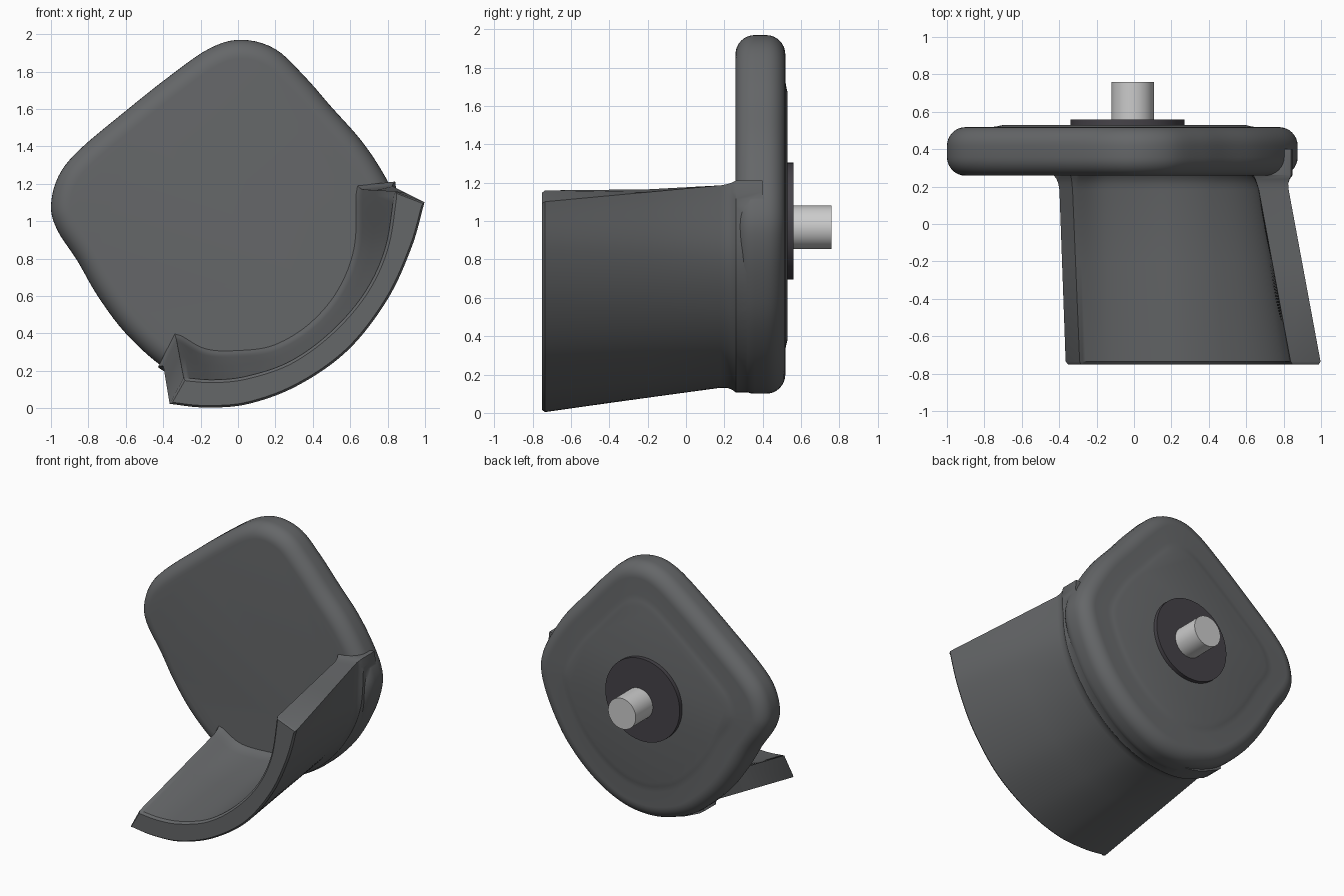
import bpy, bmesh, math
from mathutils import Vector

if "Cube" in bpy.data.objects:
    bpy.data.objects.remove(bpy.data.objects["Cube"])


def material(name, c):
    m = bpy.data.materials.new(name)
    m.diffuse_color = (*c, 1)
    m.use_nodes = True
    m.node_tree.nodes["Principled BSDF"].inputs["Base Color"].default_value = m.diffuse_color
    return m


def spline(pts, n, closed=False):
    """Smooth curve through 2D points."""
    p = [Vector(q) for q in pts]
    if closed:
        p = [p[-1]] + p + p[:2]
    else:
        p = [2 * p[0] - p[1]] + p + [2 * p[-1] - p[-2]]
    out = []
    for i in range(1, len(p) - 2):
        a, b, c, d = p[i - 1:i + 3]
        for k in range(n):
            t = k / n
            out.append(0.5 * (2 * b + (c - a) * t + (2 * a - 5 * b + 4 * c - d) * t * t
                              + (3 * b - a - 3 * c + d) * t ** 3))
    if not closed:
        out.append(p[-2].copy())
    return out


def inset(loop, dist):
    n = len(loop)
    area = sum(loop[i].cross(loop[(i + 1) % n]) for i in range(n))
    s = 1 if area > 0 else -1
    out = []
    for i in range(n):
        e1 = (loop[i] - loop[i - 1]).normalized()
        e2 = (loop[(i + 1) % n] - loop[i]).normalized()
        t = (e1 + e2).normalized()
        out.append(loop[i] + Vector((-t.y, t.x)) * s * dist)
    return out


def loft(name, rings, mat, cap_strip=False):
    """Skin a list of (y, xz loop) rings; cap as one face or as a strip."""
    bm = bmesh.new()
    vs = [[bm.verts.new((p.x, y, p.y)) for p in loop] for y, loop in rings]
    n = len(vs[0])
    for a, b in zip(vs, vs[1:]):
        for i in range(n):
            j = (i + 1) % n
            bm.faces.new((a[i], a[j], b[j], b[i]))
    for ring in (vs[0], vs[-1]):
        if cap_strip:
            for i in range(n // 2 - 1):
                bm.faces.new((ring[i], ring[i + 1], ring[n - 2 - i], ring[n - 1 - i]))
        else:
            bm.faces.new(ring)
    bmesh.ops.recalc_face_normals(bm, faces=bm.faces)
    me = bpy.data.meshes.new(name)
    bm.to_mesh(me)
    bm.free()
    ob = bpy.data.objects.new(name, me)
    bpy.context.collection.objects.link(ob)
    me.materials.append(mat)
    return ob


def smooth(ob, angle=35):
    bpy.ops.object.select_all(action='DESELECT')
    ob.select_set(True)
    bpy.context.view_layer.objects.active = ob
    bpy.ops.object.shade_smooth_by_angle(angle=math.radians(angle))


def disc(name, x, z, r, y0, y1, mat):
    bpy.ops.mesh.primitive_cylinder_add(vertices=64, radius=r, depth=y1 - y0,
                                        location=(x, (y0 + y1) / 2, z),
                                        rotation=(math.pi / 2, 0, 0))
    ob = bpy.context.object
    ob.name = name
    ob.data.materials.append(mat)
    smooth(ob)


plastic = material("dark_plastic", (0.13, 0.135, 0.14))
black = material("black_plastic", (0.06, 0.055, 0.065))
steel = material("steel", (0.55, 0.55, 0.55))

# Cushioned plate: rounded diamond with rolled edges and a raised back
outline = spline([(.02, 1.97), (.2, 1.92), (.36, 1.77), (.5, 1.61), (.66, 1.43), (.78, 1.25),
                  (.86, 1.08), (.87, .93), (.8, .72), (.66, .48), (.45, .27), (.22, .14),
                  (0, .1), (-.2, .13), (-.4, .22), (-.6, .4), (-.75, .6), (-.86, .79),
                  (-.965, .95), (-1, 1.08), (-.96, 1.24), (-.85, 1.38), (-.6, 1.59),
                  (-.36, 1.78), (-.15, 1.925)], 5, True)
rings = []
R = 0.1
for k in range(9):
    a = k / 8 * math.pi / 2
    rings.append((0.258 + R * (1 - math.cos(a)), inset(outline, R * (1 - math.sin(a)))))
for k in range(9):
    a = k / 8 * math.pi / 2
    rings.append((0.518 - R * (1 - math.sin(a)), inset(outline, R * (1 - math.cos(a)))))
centre = Vector((-0.02, 1.0))
for s, y in ((.86, .516), (.81, .522), (.77, .53)):
    rings.append((y, [centre + (p - centre) * s for p in rings[17][1]]))
plate = loft("plate_body", rings, plastic)

# Flared curved wall: interpolates between a back and a front section
def section(outer, inner):
    return spline(outer, 10) + spline(inner, 10)[::-1]

back = section([(-.4, .23), (-.2, .15), (0, .14), (.22, .19), (.46, .33), (.66, .55),
                (.79, .83), (.82, 1.19)],
               [(-.33, .37), (-.18, .29), (0, .28), (.2, .31), (.4, .43), (.56, .62),
                (.65, .86), (.66, 1.17)])
front = section([(-.365, .02), (-.18, .002), (.05, .02), (.32, .12), (.59, .31), (.8, .58),
                 (.93, .86), (1, 1.1)],
                [(-.29, .16), (-.13, .15), (.05, .17), (.28, .25), (.5, .41), (.68, .62),
                 (.79, .86), (.84, 1.16)])
rings = []
for y, d in ((.4, -.03), (.26, -.03), (.24, -.015), (.215, -.005), (.18, 0), (-.2, 0),
             (-.735, 0), (-.75, .013)):
    t = min(1, max(0, (0.22 - y) / 0.97))
    rings.append((y, inset([b.lerp(f, t) for b, f in zip(back, front)], d)))
wall = loft("wall", rings, plastic, True)

# Fuse wall and plate into one body
mod = plate.modifiers.new("fuse", 'BOOLEAN')
mod.operation = 'UNION'
mod.solver = 'EXACT'
mod.object = wall
bpy.context.view_layer.objects.active = plate
bpy.ops.object.modifier_apply(modifier=mod.name)
bpy.data.objects.remove(wall)
smooth(plate)

# Mounting washer and shaft on the back
disc("back_washer", -.035, 1.0, .305, .5, .56, black)
disc("mounting_shaft", -.007, .968, .113, .54, .76, steel)
